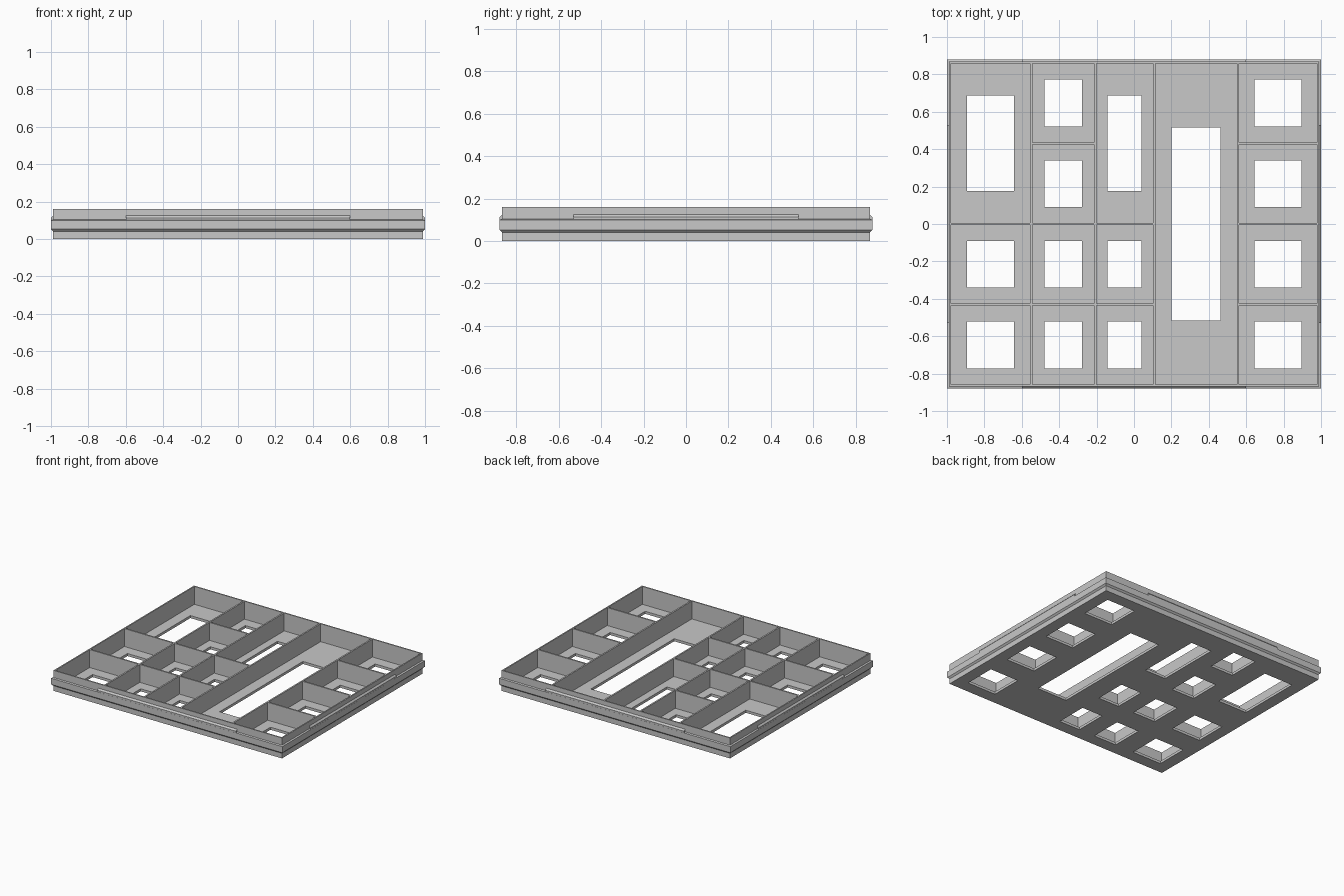
import bpy, bmesh
from mathutils import Matrix

cube = bpy.data.objects.get("Cube")
if cube:
    bpy.data.objects.remove(cube, do_unlink=True)

HX, HY, TOP, FLOOR, LIP = 1.0, 0.88, 0.16, 0.02, 0.012
WALL, DIV, HOLE = 0.022, 0.006, 0.6

gray = bpy.data.materials.new("plain gray")
gray.use_nodes = True
gray.diffuse_color = (0.58, 0.58, 0.58, 1)
gray.node_tree.nodes["Principled BSDF"].inputs["Base Color"].default_value = gray.diffuse_color


def make(name, bm):
    bmesh.ops.recalc_face_normals(bm, faces=bm.faces)
    mesh = bpy.data.meshes.new(name)
    bm.to_mesh(mesh)
    bm.free()
    mesh.materials.append(gray)
    obj = bpy.data.objects.new(name, mesh)
    bpy.context.collection.objects.link(obj)
    return obj


def loft(bm, rings):
    """Skin a stack of closed rings and cap both ends."""
    loops = [[bm.verts.new(p) for p in ring] for ring in rings]
    n = len(loops[0])
    for a, b in zip(loops, loops[1:]):
        for i in range(n):
            j = (i + 1) % n
            bm.faces.new((a[i], a[j], b[j], b[i]))
    bm.faces.new(loops[0])
    bm.faces.new(loops[-1])


def rect(x0, x1, y0, y1, z):
    return [(x0, y0, z), (x1, y0, z), (x1, y1, z), (x0, y1, z)]


def cut(obj, name, boxes):
    """Subtract a set of separate boxes."""
    bm = bmesh.new()
    for x0, x1, y0, y1, z0, z1 in boxes:
        loft(bm, [rect(x0, x1, y0, y1, z) for z in (z0, z1)])
    cutter = make(name, bm)
    cutter.hide_render = True
    mod = obj.modifiers.new(name, 'BOOLEAN')
    mod.operation, mod.solver, mod.object = 'DIFFERENCE', 'EXACT', cutter
    bpy.context.view_layer.update()
    deps = bpy.context.evaluated_depsgraph_get()
    mesh = bpy.data.meshes.new_from_object(obj.evaluated_get(deps))
    obj.modifiers.clear()
    obj.data = mesh
    bpy.data.objects.remove(cutter, do_unlink=True)


# Tray body: stepped outer profile of (inset, height)
profile = [(LIP, 0), (LIP, 0.04), (0, 0.052), (0, 0.10), (LIP, 0.104), (LIP, TOP)]
bm = bmesh.new()
loft(bm, [rect(d - HX, HX - d, d - HY, HY - d, z) for d, z in profile])
tray = make("tray_body", bm)

# Compartment layout: column edges, and row edges in each column
cols = [-HX + WALL - DIV, -0.55, -0.207, 0.108, 0.556, HX - WALL + DIV]
end = HY - WALL + DIV
quarters = [-end, -0.43, 0, 0.43, end]
merged = [-end, -0.43, 0, end]
rows = [merged, quarters, merged, [-end, end], quarters]

pockets, holes = [], []
for x0, x1, ys in zip(cols, cols[1:], rows):
    for y0, y1 in zip(ys, ys[1:]):
        cx, cy = (x0 + x1) / 2, (y0 + y1) / 2
        w, h = (x1 - x0) / 2 - DIV, (y1 - y0) / 2 - DIV
        pockets.append((cx - w, cx + w, cy - h, cy + h, FLOOR, TOP + 0.1))
        w, h = w * HOLE, h * HOLE
        holes.append((cx - w, cx + w, cy - h, cy + h, -0.1, FLOOR + 0.05))
cut(tray, "compartments", pockets)
cut(tray, "floor_openings", holes)

# Raised stacking ridges, centred on each side
ridge = [(LIP + 0.004, 0.09), (0.0005, 0.09), (0.0005, 0.113), (LIP, 0.125), (LIP + 0.004, 0.125)]
for name, turn, reach, half in (("front", 0, HY, 0.6), ("left", 1, HX, 0.53),
                                ("back", 2, HY, 0.6), ("right", 3, HX, 0.53)):
    bm = bmesh.new()
    loft(bm, [[(x, d - reach, z) for d, z in ridge] for x in (-half, half)])
    bm.transform(Matrix.Rotation(turn * 1.570796, 4, 'Z'))
    make(name + "_ridge", bm)
